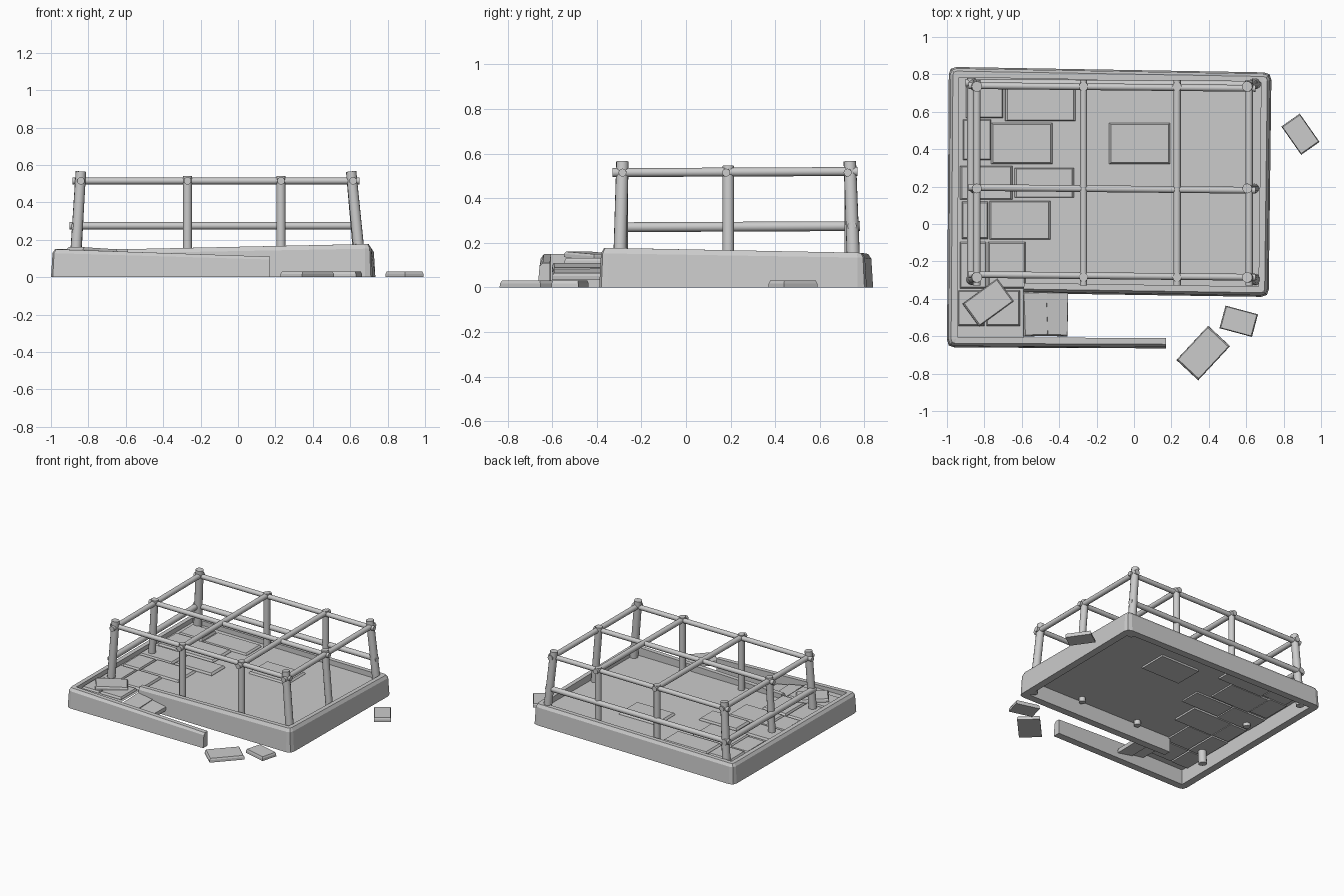
import bpy, bmesh, math
from mathutils import Vector, Matrix

if "Cube" in bpy.data.objects:
    bpy.data.objects.remove(bpy.data.objects["Cube"])


def make(name, verts, faces, smooth=False):
    me = bpy.data.meshes.new(name)
    me.from_pydata(verts, [], faces)
    bm = bmesh.new()
    bm.from_mesh(me)
    bmesh.ops.recalc_face_normals(bm, faces=bm.faces)
    bm.to_mesh(me)
    bm.free()
    ob = bpy.data.objects.new(name, me)
    bpy.context.collection.objects.link(ob)
    return ob


def rounded(path, r=0.04):
    """Round the inner corners of an open path of (x, y, height) points."""
    pts = [Vector(p) for p in path]
    out = [pts[0]]
    for a, b, c in zip(pts, pts[1:], pts[2:]):
        p = b + (a - b).normalized() * r
        q = b + (c - b).normalized() * r
        out += [p, b * 0.5 + (p + q) * 0.25, q]
    return out + [pts[-1]]


def wall(name, path, profile):
    """Sweep a profile of (inset, height factor) to the right of the path."""
    pts = rounded(path)
    n, k = len(pts), len(profile)
    verts, faces = [], []
    for i, p in enumerate(pts):
        d1 = (pts[i] - pts[i - 1]).xy.normalized() if i else None
        d2 = (pts[i + 1] - pts[i]).xy.normalized() if i < n - 1 else None
        d1, d2 = d1 or d2, d2 or d1
        n1, n2 = Vector((d1.y, -d1.x)), Vector((d2.y, -d2.x))
        m = (n1 + n2) / (1 + n1.dot(n2))
        for inset, h in profile:
            verts.append((p.x + m.x * inset, p.y + m.y * inset, p.z * h))
    for i in range(n - 1):
        for j in range(k):
            a, b = i * k + j, i * k + (j + 1) % k
            faces.append((a, b, b + k, a + k))
    faces += [tuple(range(k)), tuple(range((n - 1) * k, n * k))]
    return make(name, verts, faces)


# Foundation wall, open at the front corner
wall("foundation_wall",
     [(0.17, -0.665, 0.11), (-1, -0.66, 0.15), (-0.99, 0.84, 0.15),
      (0.735, 0.81, 0.155), (0.72, -0.39, 0.178), (-0.59, -0.37, 0.15)],
     [(0, 0), (0.008, 0.86), (0.022, 1), (0.055, 1), (0.055, 0)])

# Floor sheet
F = 0.115
make("floor", [(-0.95, -0.61, F), (-0.59, -0.61, F), (-0.59, -0.36, F), (0.68, -0.36, F),
               (0.68, 0.77, F), (-0.95, 0.79, F)], [(0, 1, 2, 3, 4, 5)])


def slab(name, x, y, z, w, d, rot=0, tilt=0, t=0.03):
    """Stone slab with a slightly smaller top; z is its underside."""
    v = []
    for zz, s in ((0, 1), (t * 0.6, 0.99), (t, 0.93)):
        v += [(sx * w / 2 * s, sy * d / 2 * s, zz)
              for sx, sy in ((-1, -1), (1, -1), (1, 1), (-1, 1))]
    f = [(3, 2, 1, 0), (8, 9, 10, 11)]
    for b in (0, 4):
        f += [(b + i, b + (i + 1) % 4, b + 4 + (i + 1) % 4, b + 4 + i) for i in range(4)]
    ob = make(name, v, f)
    ob.matrix_world = (Matrix.Translation((x, y, z)) @ Matrix.Rotation(math.radians(rot), 4, 'Z')
                       @ Matrix.Rotation(math.radians(tilt), 4, 'Y'))


# Paving left in the floor
paving = [(-0.50, 0.64, 0.38, 0.18), (-0.60, 0.43, 0.33, 0.22), (0.03, 0.43, 0.33, 0.22),
          (-0.48, 0.22, 0.32, 0.16), (-0.61, 0.02, 0.33, 0.21), (-0.80, 0.65, 0.20, 0.17),
          (-0.84, 0.45, 0.15, 0.22), (-0.79, 0.22, 0.28, 0.18), (-0.85, 0.02, 0.14, 0.20),
          (-0.68, -0.22, 0.20, 0.25), (-0.86, -0.22, 0.14, 0.25), (-0.70, -0.45, 0.18, 0.19),
          (-0.87, -0.45, 0.14, 0.19)]
for i, (x, y, w, d) in enumerate(paving):
    slab(f"paving_slab_{i}", x, y, 0.10 + 0.003 * (i % 2), w, d)

# Slabs slipping out of the broken corner
slab("fallen_slab_0", -0.53, -0.48, 0.07, 0.13, 0.24, 2, 10)
slab("fallen_slab_1", -0.42, -0.48, 0.045, 0.13, 0.24, -1, 10)
slab("fallen_slab_2", -0.78, -0.42, 0.13, 0.23, 0.15, 36, 3, 0.025)

# Slabs scattered on the ground
slab("loose_slab_0", 0.37, -0.69, 0, 0.25, 0.16, 47)
slab("loose_slab_1", 0.56, -0.52, 0, 0.18, 0.125, -15)
slab("loose_slab_2", 0.89, 0.48, 0, 0.185, 0.12, -55)


def pole(name, a, b, r, r2=None, n=12):
    a, b = Vector(a), Vector(b)
    bpy.ops.mesh.primitive_cone_add(vertices=n, radius1=r, radius2=r2 or r, depth=(b - a).length,
                                    location=(a + b) / 2,
                                    rotation=(b - a).to_track_quat('Z', 'Y').to_euler())
    ob = bpy.context.object
    ob.name = name
    bpy.ops.object.shade_smooth_by_angle(angle=math.radians(40))


# Posts: corners lean inward, the middle ones stand straight
L, M1, M2, R = -0.84, -0.27, 0.23, 0.605
Y0, YM, Y1 = -0.285, 0.19, 0.735
for x, dx in ((L, -0.035), (R, 0.055)):
    for y, dy in ((Y0, -0.015), (Y1, 0.02)):
        pole("corner_post", (x + dx, y + dy, 0.004), (x, y, 0.565), 0.03, 0.028)
for x in (M1, M2):
    for y in (Y0, Y1):
        pole("side_post", (x, y, 0.08), (x, y, 0.54), 0.024)
for x, dx in ((L, -0.025), (R, 0.04)):
    pole("end_post", (x + dx, YM, 0.08), (x, YM, 0.545), 0.026)

# Top rails
for y in (Y0 + 0.01, YM, Y1):
    pole("long_rail", (-0.885, y + 0.005, 0.515), (0.65, y - 0.01, 0.515), 0.018)
for x in (L, M1, M2, R + 0.01):
    pole("cross_rail", (x, Y0 - 0.045, 0.515), (x, Y1 + 0.035, 0.52), 0.02)

# Lower rails on the back and left sides
pole("back_lower_rail", (-0.90, 0.755, 0.275), (0.66, 0.745, 0.275), 0.02)
pole("left_lower_rail", (-0.87, -0.31, 0.27), (-0.87, 0.78, 0.275), 0.022)
